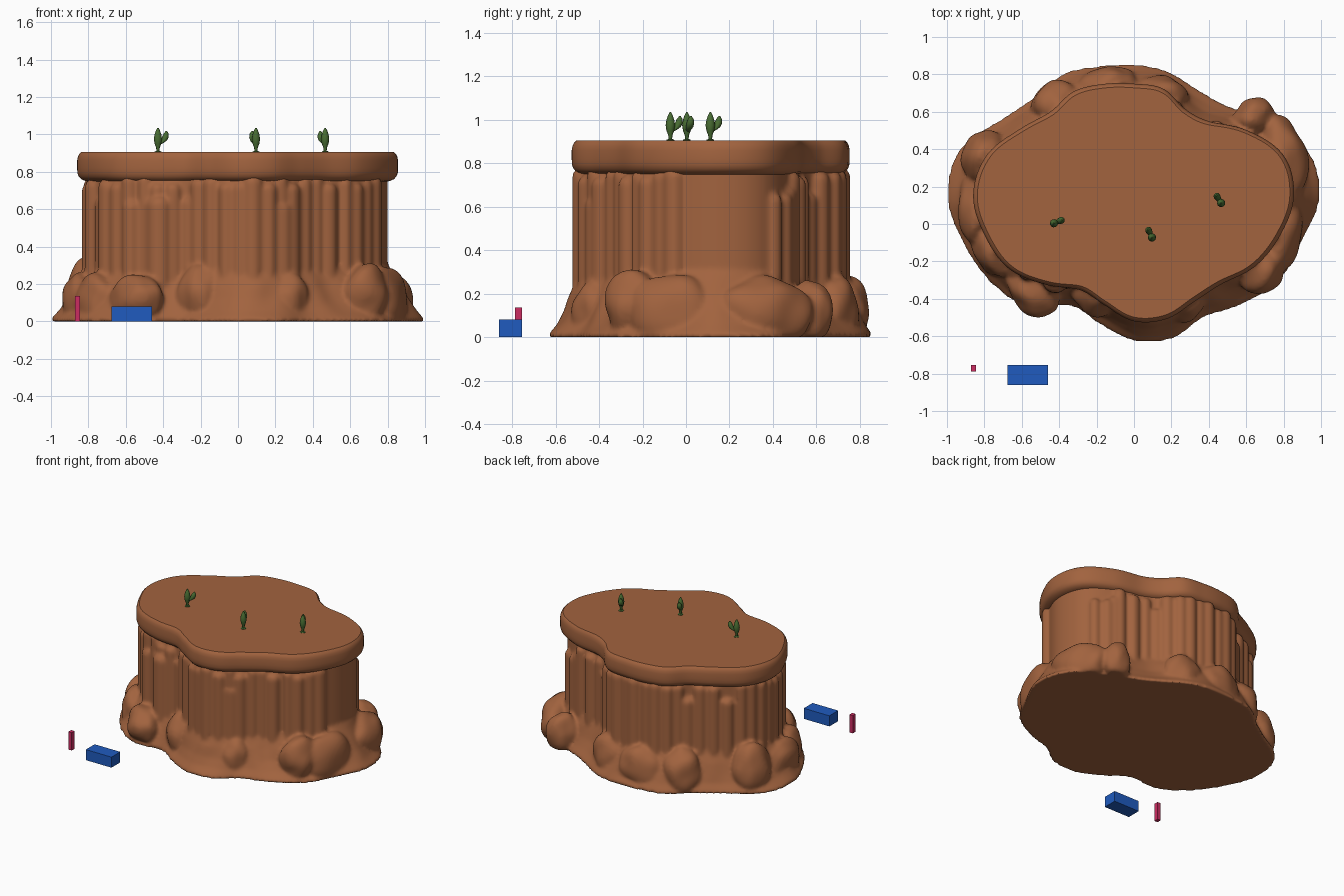
import bpy, bmesh, math, random
from mathutils import Vector, Matrix, noise

random.seed(4)
cube = bpy.data.objects.get("Cube")
if cube:
    bpy.data.objects.remove(cube, do_unlink=True)


def material(name, colour):
    mat = bpy.data.materials.new(name)
    mat.use_nodes = True
    rgba = (*colour, 1)
    mat.diffuse_color = rgba
    mat.node_tree.nodes["Principled BSDF"].inputs["Base Color"].default_value = rgba
    return mat


ROCK = material("red rock", (.36, .125, .049))
GREEN = material("cactus green", (.065, .15, .032))
BLUE = material("blue", (.014, .105, .52))
PINK = material("crimson", (.6, .025, .12))


def finish(name, bm, mat, angle=40):
    """Turn a bmesh into a smooth-shaded object that keeps hard edges."""
    bmesh.ops.recalc_face_normals(bm, faces=bm.faces)
    mesh = bpy.data.meshes.new(name)
    bm.to_mesh(mesh)
    bm.free()
    mesh.materials.append(mat)
    mesh.shade_smooth()
    mesh.set_sharp_from_angle(angle=math.radians(angle))
    obj = bpy.data.objects.new(name, mesh)
    bpy.context.collection.objects.link(obj)
    return obj


def loft(bm, rings):
    """Skin a stack of closed rings and cap both ends."""
    loops = [[bm.verts.new(p) for p in ring] for ring in rings]
    n = len(loops[0])
    for low, high in zip(loops, loops[1:]):
        for i in range(n):
            j = (i + 1) % n
            bm.faces.new((low[i], low[j], high[j], high[i]))
    bm.faces.new(loops[0][::-1])
    bm.faces.new(loops[-1])


# Outline radii in hundredths, evenly spaced anticlockwise from +x
CENTRE_Y = .15
RIM = [85.5, 83, 70, 56.5, 54, 59.5, 60, 62, 64.5, 63.5, 71, 82,
       86, 82.5, 77.5, 67, 58, 60.5, 67, 68, 65, 66.5, 75, 81]
FOOT = [99.5, 96, 80, 69, 66.5, 69, 70.5, 72, 75.5, 75, 82, 96.5,
        100, 95, 90, 83, 68, 71, 77.5, 79, 75, 82, 90, 93]


def radius(table, angle):
    """Periodic smooth interpolation of an outline table."""
    n = len(table)
    t = angle / math.tau * n
    i = math.floor(t)
    f = t - i
    a, b, c, d = (table[(i + k) % n] / 100 for k in (-1, 0, 1, 2))
    return b + f / 2 * (c - a + f * (2*a - 5*b + 4*c - d + f * (3*(b - c) + d - a)))


def point(r, angle, z):
    return Vector((r * math.cos(angle), CENTRE_Y + r * math.sin(angle), z))


ANGLES = [math.tau * i / 180 for i in range(180)]
WALL = .935
rock = bmesh.new()

# Core wall flaring out into the sloping skirt
profile = [(1, 0), (.99, .015), (.76, .06), (.55, .12), (.37, .19),
           (.14, .26), (0, .31), (0, .5), (0, .78)]
rings = []
for flare, z in profile:
    ring = []
    for a in ANGLES:
        inner, outer = radius(RIM, a) * WALL, radius(FOOT, a)
        bump = noise.noise(point(outer, a, z) * 6) * .1 * flare * (1 - flare)
        ring.append(point(inner + (outer - inner) * flare + bump, a, z))
    rings.append(ring)
loft(rock, rings)


# Rounded rock columns around the wall
def column(centre, r, top):
    steps = [(1, .05), (1, top - r * .7), (.92, top - r * .4),
             (.7, top - r * .12), (.35, top)]
    loft(rock, [[Vector((centre.x + r * s * math.cos(math.tau * k / 16),
                         centre.y + r * s * math.sin(math.tau * k / 16), z))
                 for k in range(16)] for s, z in steps])


angle = math.radians(20)
while angle < math.radians(350):
    base = radius(RIM, angle) * WALL
    r = random.uniform(.038, .055)
    column(point(base - .012, angle, 0), r, random.choice((.66, .74, .76, .77, .78)))
    angle += r * random.uniform(1.55, 1.85) / base
for x, y, r, top in ((-.42, -.3, .07, .67), (.23, -.4, .065, .65),
                     (-.57, -.25, .05, .65), (.56, .45, .06, .7)):
    column(Vector((x, y, 0)), r, top)

# Boulders set in the skirt: centre, then radial, tangential, vertical half sizes
BOULDERS = [
    (-.54, -.35, .12, .12, .17, .13), (-.2, -.37, .14, .12, .13, .17),
    (.27, -.42, .12, .1, .11, .14), (.68, -.24, .14, .12, .14, .17),
    (.78, -.07, .1, .11, .22, .19), (.8, .37, .1, .12, .22, .18),
    (.64, .57, .11, .12, .1, .15), (.15, .69, .12, .1, .14, .17),
    (-.15, .73, .12, .11, .17, .17), (-.42, .64, .12, .12, .14, .18),
    (-.8, .36, .14, .12, .14, .2), (-.85, .08, .1, .09, .2, .16),
    (-.75, -.13, .1, .11, .16, .16), (.02, -.5, .07, .07, .1, .07)]
for number, (x, y, z, *size) in enumerate(BOULDERS, 1):
    verts = bmesh.ops.create_icosphere(rock, subdivisions=4, radius=1)["verts"]
    place = (Matrix.Translation((x, y, z)) @
             Matrix.Rotation(math.atan2(y - CENTRE_Y, x), 4, "Z") @
             Matrix.Diagonal((*size, 1)))
    for v in verts:
        v.co *= 1 + .14 * noise.noise(v.co * 1.3 + Vector((number * 5, 0, 0)))
        v.co = place @ v.co
        v.co.z = max(v.co.z, 0)

# Fuse core, columns and boulders into one weathered surface
cliff = finish("cliff", rock, ROCK)
remesh = cliff.modifiers.new("Fuse", "REMESH")
remesh.mode = "VOXEL"
remesh.voxel_size = .013
remesh.use_smooth_shade = True
weather = cliff.modifiers.new("Weather", "SMOOTH")
weather.factor = .5
weather.iterations = 4

# Overhanging rounded cap slab
bm = bmesh.new()
slab = [(.09, .742), (.045, .75), (.022, .76), (.008, .775), (.001, .795), (0, .82),
        (0, .86), (.004, .88), (.011, .895), (.022, .905), (.05, .905)]
loft(bm, [[point(radius(RIM, a) - inset, a, z) for a in ANGLES] for inset, z in slab])
finish("cap_slab", bm, ROCK, 38)


# Cacti: spindle stem and one plump raised arm
def tube(bm, path):
    """Tube through (x, z, radius) stations in the xz plane."""
    loft(bm, [[Vector((x + r * math.cos(math.tau * k / 12),
                       r * math.sin(math.tau * k / 12), z))
               for k in range(12)] for x, z, r in path])


for number, (x, y, turn) in enumerate(((-.428, .004, 22), (.096, -.072, 115),
                                       (.466, .112, 122)), 1):
    bm = bmesh.new()
    tube(bm, [(0, -.01, .018), (0, .003, .018), (0, .007, .008), (0, .025, .01),
              (0, .045, .018), (0, .07, .022), (0, .095, .018), (0, .115, .011),
              (0, .13, .003)])
    tube(bm, [(.008, .04, .006), (.02, .05, .013), (.034, .062, .017),
              (.043, .08, .018), (.047, .097, .014), (.049, .112, .004)])
    bm.transform(Matrix.Translation((x, y, .905)) @
                 Matrix.Rotation(math.radians(turn), 4, "Z"))
    finish(f"cactus_{number}", bm, GREEN, 50)


# Loose blocks on the ground in front
def block(name, low, high, mat):
    bm = bmesh.new()
    bmesh.ops.create_cube(bm, size=1)
    for v in bm.verts:
        v.co = [h if c > 0 else l for c, l, h in zip(v.co, low, high)]
    finish(name, bm, mat)


block("blue_block", (-.675, -.86, 0), (-.46, -.755, .08), BLUE)
block("crimson_post", (-.872, -.788, 0), (-.844, -.754, .135), PINK)
